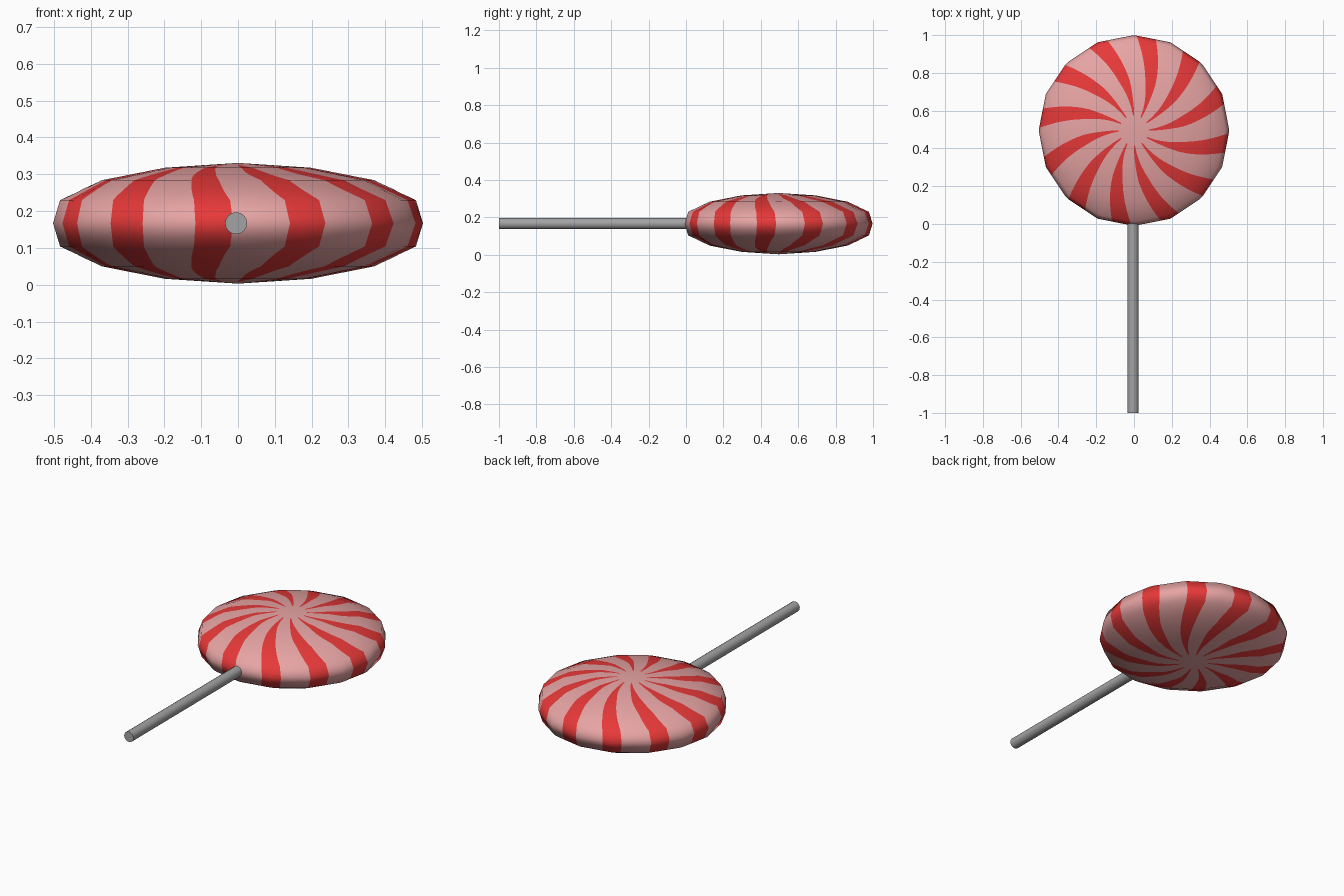
import bpy, math
from mathutils import Vector

if "Cube" in bpy.data.objects:
    bpy.data.objects.remove(bpy.data.objects["Cube"])


def material(name, color):
    m = bpy.data.materials.new(name)
    m.diffuse_color = (*color, 1)
    m.use_nodes = True
    m.node_tree.nodes["Principled BSDF"].inputs["Base Color"].default_value = m.diffuse_color
    return m


pink = material("pale_pink", (0.80, 0.37, 0.37))
red = material("red", (0.80, 0.04, 0.04))
grey = material("stick_grey", (0.37, 0.37, 0.37))

CENTRE = Vector((0, 0.495, 0.167))
SIDES, STRIPES, STEPS = 16, 12, 5
PROFILE = [(0, 0.164), (0.198, 0.151), (0.371, 0.117), (0.484, 0.063), (0.505, 0),
           (0.484, -0.063), (0.371, -0.117), (0.198, -0.151), (0, -0.164)]

# Rings along the flattened profile, from the top pole to the bottom pole
rings = []
for (r0, z0), (r1, z1) in zip(PROFILE, PROFILE[1:]):
    for i in range(STEPS):
        t = i / STEPS
        rings.append((r0 + (r1 - r0) * t, z0 + (z1 - z0) * t))
rings = rings[1:]


def column_angles(r):
    """Angles of all columns at radius r: red stripe columns, then pale ones, swirled."""
    width = 4 + 8 * min(1, max(0, (r - 0.07) / 0.2))
    twist = -7.5 - 25 * (1 - r / 0.505)
    local = [-width / 2 + width * i / 4 for i in range(4)]
    local += [width / 2 + (30 - width) * i / 6 for i in range(6)]
    return [math.radians(twist + 30 * k + a) for k in range(STRIPES) for a in local]


def on_polygon(r, phi):
    """Point on a 16-sided ring with corner radius r."""
    seg = 2 * math.pi / SIDES
    d = r * math.cos(seg / 2) / math.cos(phi % seg - seg / 2)
    return d * math.cos(phi), d * math.sin(phi)


# Candy disc with swirled stripes
cols = STRIPES * 10
verts = [(0, 0, PROFILE[0][1])]
for r, z in rings:
    verts += [(*on_polygon(r, p), z) for p in column_angles(r)]
verts.append((0, 0, PROFILE[-1][1]))
last = len(verts) - 1
faces, slots = [], []
for c in range(cols):
    n = (c + 1) % cols
    faces.append((0, 1 + c, 1 + n))
    base = 1 + (len(rings) - 1) * cols
    faces.append((last, base + n, base + c))
    slots += [0, 0]
    for k in range(len(rings) - 1):
        a, b = 1 + k * cols, 1 + (k + 1) * cols
        faces.append((a + c, b + c, b + n, a + n))
        inner = min(rings[k][0], rings[k + 1][0])
        slots.append(1 if c % 10 < 4 and inner > 0.07 else 0)

mesh = bpy.data.meshes.new("candy_disc")
mesh.from_pydata(verts, [], faces)
mesh.materials.append(pink)
mesh.materials.append(red)
for poly, s in zip(mesh.polygons, slots):
    poly.material_index = s
    poly.use_smooth = True
mesh.update()
# Rounded normals so the 16-sided disc shades smoothly
mesh.normals_split_custom_set_from_vertices(
    [Vector((x / 0.505**2, y / 0.505**2, z / 0.164**2)).normalized() for x, y, z in verts])
candy = bpy.data.objects.new("candy_disc", mesh)
candy.location = CENTRE
bpy.context.collection.objects.link(candy)

# Stick
bpy.ops.mesh.primitive_cylinder_add(vertices=16, radius=0.03, depth=1.03,
                                    location=(-0.005, -0.485, 0.167),
                                    rotation=(math.pi / 2, 0, 0))
stick = bpy.context.object
stick.name = "stick"
stick.data.materials.append(grey)
bpy.ops.object.shade_smooth_by_angle(angle=math.radians(40))
